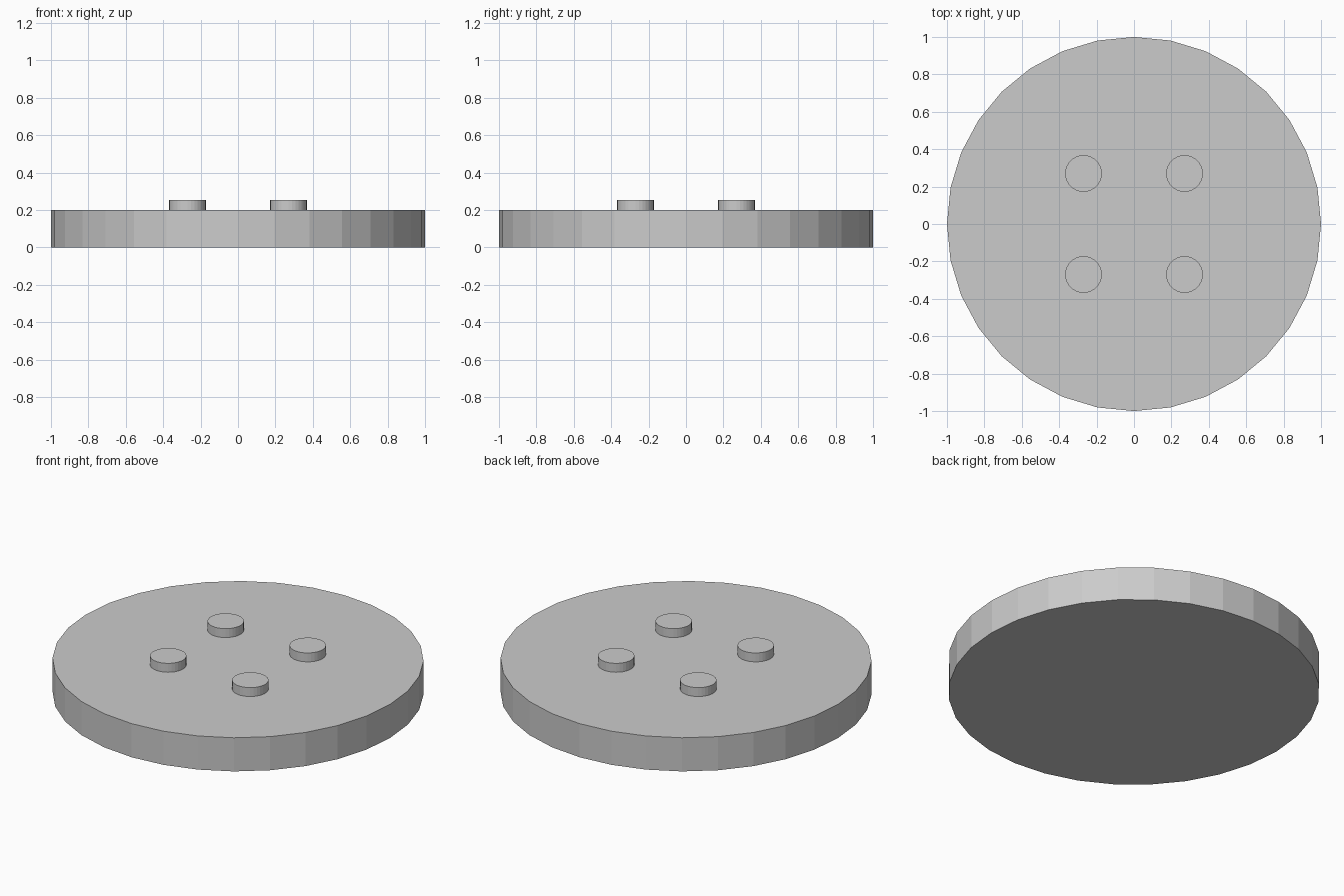
import bpy

if "Cube" in bpy.data.objects:
    bpy.data.objects.remove(bpy.data.objects["Cube"])


def cylinder(name, radius, z0, z1, x=0.0, y=0.0):
    bpy.ops.mesh.primitive_cylinder_add(
        vertices=32, radius=radius, depth=z1 - z0, location=(x, y, (z0 + z1) / 2))
    obj = bpy.context.object
    obj.name = name
    return obj


# Round flat base disc
cylinder("base_disc", 1.0, 0.0, 0.2)

# Four short pegs in a square on top, slightly sunk into the disc
OFFSET = 0.27
for side, sx in (("left", -1), ("right", 1)):
    for end, sy in (("front", -1), ("back", 1)):
        cylinder(f"peg_{end}_{side}", 0.098, 0.19, 0.253, sx * OFFSET, sy * OFFSET)
